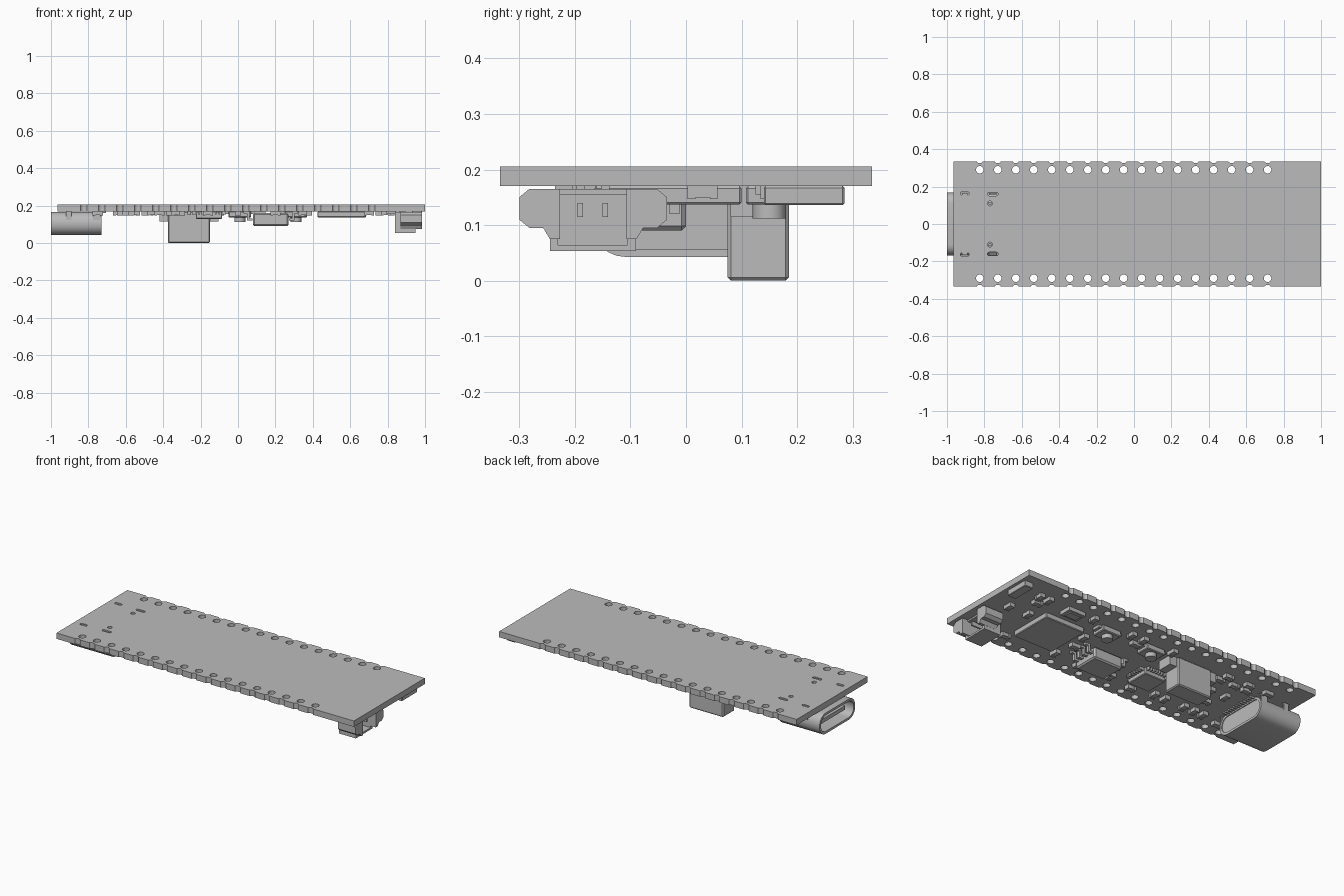
import bpy
import bmesh
import math
from mathutils import Matrix, Vector

if "Cube" in bpy.data.objects:
    bpy.data.objects.remove(bpy.data.objects["Cube"], do_unlink=True)

# One plain grey for the whole assembly
grey = bpy.data.materials.new("plain grey")
grey.use_nodes = True
tone = (0.5, 0.5, 0.5, 1)
grey.diffuse_color = tone
grey.node_tree.nodes["Principled BSDF"].inputs["Base Color"].default_value = tone

BOARD_LOW, BOARD_TOP = 0.17, 0.205
ALONG_X = Matrix(((0, 0, 1, 0), (1, 0, 0, 0), (0, 1, 0, 0), (0, 0, 0, 1)))
UPRIGHT = Matrix.Identity(4)


def finish(name, mesh):
    mesh.materials.append(grey)
    mesh.shade_smooth()
    mesh.set_sharp_from_angle(angle=math.radians(35))
    part = bpy.data.objects.new(name, mesh)
    bpy.context.scene.collection.objects.link(part)
    return part


def box(name, x, y, z, bevel=0.0):
    """Box from (low, high) ranges, optionally with bevelled edges."""
    bm = bmesh.new()
    bmesh.ops.create_cube(bm, size=1)
    for v in bm.verts:
        v.co = Vector([r[0] if c < 0 else r[1] for c, r in zip(v.co, (x, y, z))])
    if bevel:
        bmesh.ops.bevel(bm, geom=bm.edges[:], offset=bevel, segments=1, affect='EDGES')
    mesh = bpy.data.meshes.new(name)
    bm.to_mesh(mesh)
    bm.free()
    return finish(name, mesh)


def block(name, cx, cy, w, d, low, bevel=0.0, high=BOARD_LOW):
    """Component hanging below the board."""
    return box(name, (cx - w / 2, cx + w / 2), (cy - d / 2, cy + d / 2), (low, high), bevel)


def extrude(name, loops, low, high, frame=UPRIGHT):
    """Flat outline with holes, extruded between two levels."""
    curve = bpy.data.curves.new(name, 'CURVE')
    curve.dimensions = '2D'
    curve.fill_mode = 'BOTH'
    curve.extrude = (high - low) / 2
    for loop in loops:
        spline = curve.splines.new('POLY')
        spline.points.add(len(loop) - 1)
        for point, (a, b) in zip(spline.points, loop):
            point.co = (a, b, 0, 1)
        spline.use_cyclic_u = True
    temp = bpy.data.objects.new(name + " outline", curve)
    bpy.context.scene.collection.objects.link(temp)
    graph = bpy.context.evaluated_depsgraph_get()
    mesh = bpy.data.meshes.new_from_object(temp.evaluated_get(graph))
    bpy.data.objects.remove(temp, do_unlink=True)
    bpy.data.curves.remove(curve)
    mesh.materials.clear()
    mesh.transform(frame @ Matrix.Translation((0, 0, (low + high) / 2)))
    bm = bmesh.new()
    bm.from_mesh(mesh)
    bmesh.ops.remove_doubles(bm, verts=bm.verts[:], dist=0.0001)
    bmesh.ops.recalc_face_normals(bm, faces=bm.faces[:])
    bm.to_mesh(mesh)
    bm.free()
    return finish(name, mesh)


def rounded(cx, cy, w, h, r, steps=6):
    """Rounded rectangle; a circle when w = h = 2r."""
    points = []
    for q, (sx, sy) in enumerate(((1, 1), (-1, 1), (-1, -1), (1, -1))):
        for i in range(steps + 1):
            a = (q + i / steps) * math.pi / 2
            p = (cx + sx * (w / 2 - r) + r * math.cos(a),
                 cy + sy * (h / 2 - r) + r * math.sin(a))
            if not points or math.dist(p, points[-1]) > 0.0005:
                points.append(p)
    if math.dist(points[0], points[-1]) < 0.0005:
        points.pop()
    return points


def circle(cx, cy, r):
    return rounded(cx, cy, 2 * r, 2 * r, r)


# Circuit board: edge notches, pin holes and slots
columns = [-0.825 + 0.0962 * i for i in range(17)]
edge = [(-0.965, -0.335)]
for x in columns:
    for k in range(7):
        a = math.radians(150 - 20 * k)
        edge.append((x + 0.02 * math.cos(a), -0.345 + 0.02 * math.sin(a)))
edge.append((1.0, -0.335))
outline = edge + [(x, -y) for x, y in reversed(edge)]
holes = []
for side in (-1, 1):
    holes += [circle(x, side * 0.29, 0.02) for x in columns]
    holes += [rounded(-0.905, side * 0.163, 0.046, 0.018, 0.009),
              rounded(-0.755, side * 0.16, 0.058, 0.018, 0.009),
              circle(-0.77, side * 0.11, 0.013)]
extrude("circuit_board", [outline] + holes, BOARD_LOW, BOARD_TOP)

# Data socket: hollow rounded shell with back wall, tongue and solder tabs
mid = 0.105
extrude("socket_shell", [rounded(0, mid, 0.336, 0.124, 0.058),
                         rounded(0, mid, 0.308, 0.096, 0.045)], -1.0, -0.73, ALONG_X)
extrude("socket_back", [rounded(0, mid, 0.32, 0.11, 0.05)], -0.78, -0.735, ALONG_X)
box("socket_tongue", (-0.97, -0.77), (-0.115, 0.115), (0.093, 0.117))
for side in (-1, 1):
    for x, w in ((-0.905, 0.03), (-0.755, 0.04)):
        block("socket_tab", x, side * 0.161, w, 0.01, 0.11, high=0.2)
    block("socket_peg", -0.77, side * 0.11, 0.014, 0.014, 0.15, high=0.195)
for i in range(12):
    block("socket_contact", -0.72, -0.11 + 0.02 * i, 0.03, 0.01, 0.16)

# Battery connector at the far end
extrude("connector_shell", [[(-0.245, 0.053), (-0.09, 0.053), (-0.09, 0.165), (-0.245, 0.165)],
                            [(-0.23, 0.064), (-0.105, 0.064), (-0.105, 0.155), (-0.23, 0.155)]],
        0.86, 0.95, ALONG_X)
box("connector_back", (0.84, 0.87), (-0.245, -0.09), (0.053, 0.165))
for y in (-0.19, -0.145):
    block("connector_pin", 0.91, y, 0.09, 0.01, 0.115, high=0.14)
    block("connector_lead", 0.82, y, 0.05, 0.015, 0.155)
for side in (-1, 1):
    wing = [(-0.167 + side * a, z) for a, z in
            ((0.06, 0.165), (0.115, 0.165), (0.133, 0.15), (0.133, 0.11),
             (0.115, 0.095), (0.09, 0.095), (0.078, 0.075), (0.06, 0.075))]
    extrude("connector_wing", [wing], 0.87, 0.985, ALONG_X)

# Tall side-entry connector
box("tall_housing", (-0.375, -0.15), (0.075, 0.185), (0, BOARD_LOW), 0.006)
for x in (-0.395, -0.13):
    block("tall_housing_foot", x, 0.125, 0.05, 0.09, 0.115)
for x in (-0.32, -0.26, -0.2):
    block("tall_housing_lead", x, 0.06, 0.02, 0.04, 0.15)

# Large processor module
box("processor", (0.425, 0.685), (-0.165, 0.1), (0.137, BOARD_LOW), 0.004)

# Moulded chip with bent legs on both ends
box("power_chip", (0.08, 0.27), (-0.155, 0), (0.09, 0.16), 0.008)
for i in range(4):
    y = -0.135 + 0.038 * i
    for end, out in ((0.275, 1), (0.075, -1)):
        block("power_chip_leg", end + out * 0.01, y, 0.025, 0.018, 0.12, high=0.132)
        block("power_chip_leg_bend", end + out * 0.02, y, 0.012, 0.018, 0.12)
        block("power_chip_foot", end + out * 0.03, y, 0.03, 0.018, 0.158)

# Square chip with fine contacts on all four sides
CX, CY = -0.155, -0.08
block("square_chip", CX, CY, 0.14, 0.14, 0.13, 0.004)
for i in range(7):
    t = -0.054 + 0.018 * i
    for side in (-1, 1):
        block("square_chip_lead", CX + side * 0.075, CY + t, 0.03, 0.009, 0.152)
        block("square_chip_lead", CX + t, CY + side * 0.075, 0.009, 0.03, 0.152)

# Push buttons
for x in (0.31, 0.01):
    block("button_base", x, 0.15, 0.12, 0.085, 0.137, 0.004)
    extrude("button_cap", [circle(x, 0.15, 0.03)], 0.112, 0.138)
    for side in (-1, 1):
        block("button_terminal", x + side * 0.065, 0.15, 0.025, 0.05, 0.155)

# Crystal and end sensor
block("crystal", 0.575, 0.185, 0.11, 0.075, 0.148)
block("crystal_lid", 0.575, 0.185, 0.08, 0.05, 0.142, 0.003)
box("end_antenna", (0.93, 0.985), (0.14, 0.285), (0.136, BOARD_LOW), 0.003)


# Small two-terminal parts: thin body between raised end caps
def chip_part(x, y, turned):
    w, d = (0.028, 0.05) if turned else (0.05, 0.028)
    block("small_part_body", x, y, w, d, 0.15)
    for side in (-1, 1):
        if turned:
            block("small_part_end", x, y + side * d * 0.4, w + 0.004, 0.014, 0.147)
        else:
            block("small_part_end", x + side * w * 0.4, y, 0.014, d + 0.004, 0.147)


for y, turned, places in ((0.21, True, (0.82, 0.76, 0.45, 0.19, 0.11, -0.09)),
                          (0.15, False, (0.79, 0.12, -0.46, -0.56, -0.64)),
                          (0.03, True, (0.88, 0.75, 0.37, -0.33, -0.5, -0.6)),
                          (-0.07, False, (0.35, -0.33, -0.42, -0.55)),
                          (-0.19, True, (0.38, 0.0, -0.3, -0.37, -0.5, -0.57, -0.63)),
                          (0.2, False, (-0.48, -0.62, -0.75)),
                          (-0.22, False, (0.7, 0.2, -0.16, -0.75))):
    for x in places:
        chip_part(x, y, turned)
